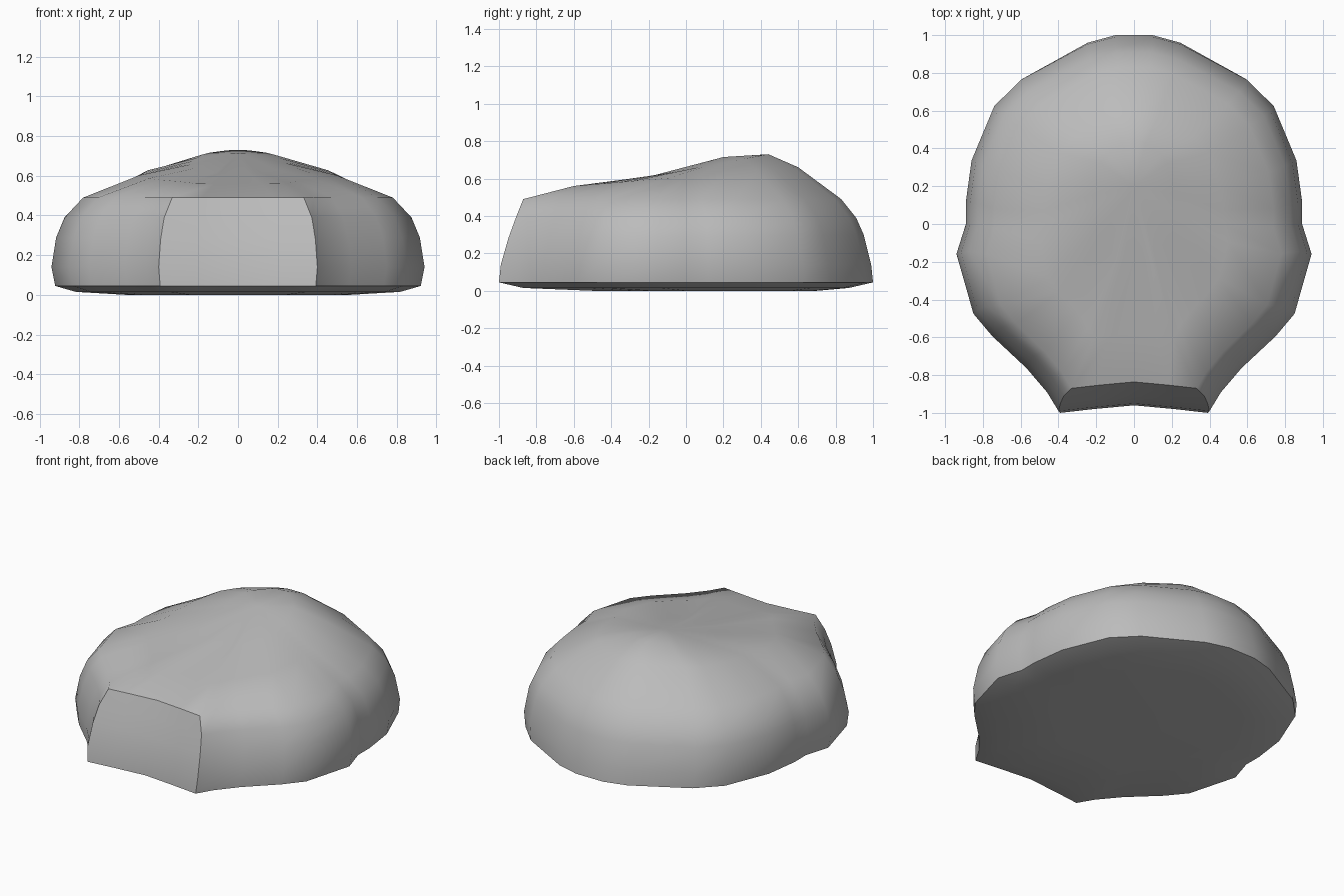
import bpy
import bmesh
from math import radians

cube = bpy.data.objects.get("Cube")
if cube:
    bpy.data.objects.remove(cube, do_unlink=True)

# Stone colour
stone = bpy.data.materials.new("stone_grey")
stone.use_nodes = True
grey = (0.5, 0.5, 0.5, 1)
stone.diffuse_color = grey
stone.node_tree.nodes["Principled BSDF"].inputs["Base Color"].default_value = grey

# Half outline of the boulder seen from above, front to back
half = [(0, -.96), (.22, -.98), (.4, -1), (.46, -.9), (.57, -.77), (.75, -.6),
        (.85, -.48), (.94, -.16), (.89, 0), (.89, .12), (.86, .34), (.74, .63),
        (.6, .77), (.25, .96), (.1, 1), (0, 1)]
outline = half + [(-x, y) for x, y in reversed(half[1:-1])]

# Rings from underside to crown: width, depth, y shift, height, rise to the back
rings = [(.6, .6, .1, 0, 0),
         (.87, .87, 0, .015, 0),
         (.98, 1, 0, .045, 0),
         (1, .99, 0, .14, 0),
         (.975, .95, 0, .29, .01),
         (.93, .91, 0, .39, 0),
         (.83, .85, -.02, .49, 0),
         (.53, .60, 0, .61, .05),
         (.24, .32, .12, .67, .06)]

bm = bmesh.new()
loops = []
for width, depth, shift, height, rise in rings:
    loops.append([bm.verts.new((x * width, y * depth + shift, height + rise * y))
                  for x, y in outline])

# Skin between rings, flat underside and peaked crown
count = len(outline)
for low, high in zip(loops, loops[1:]):
    for i in range(count):
        j = (i + 1) % count
        bm.faces.new((low[i], low[j], high[j], high[i]))
bm.faces.new(loops[0][::-1])
peak = bm.verts.new((0, .2, .715))
for i in range(count):
    bm.faces.new((loops[-1][i], loops[-1][(i + 1) % count], peak))

bmesh.ops.recalc_face_normals(bm, faces=bm.faces)
mesh = bpy.data.meshes.new("boulder")
bm.to_mesh(mesh)
bm.free()
mesh.materials.append(stone)
boulder = bpy.data.objects.new("boulder", mesh)
bpy.context.collection.objects.link(boulder)

# Smooth stone with a crisp lower rim
bpy.ops.object.select_all(action='DESELECT')
boulder.select_set(True)
bpy.context.view_layer.objects.active = boulder
bpy.ops.object.shade_smooth_by_angle(angle=radians(50))
